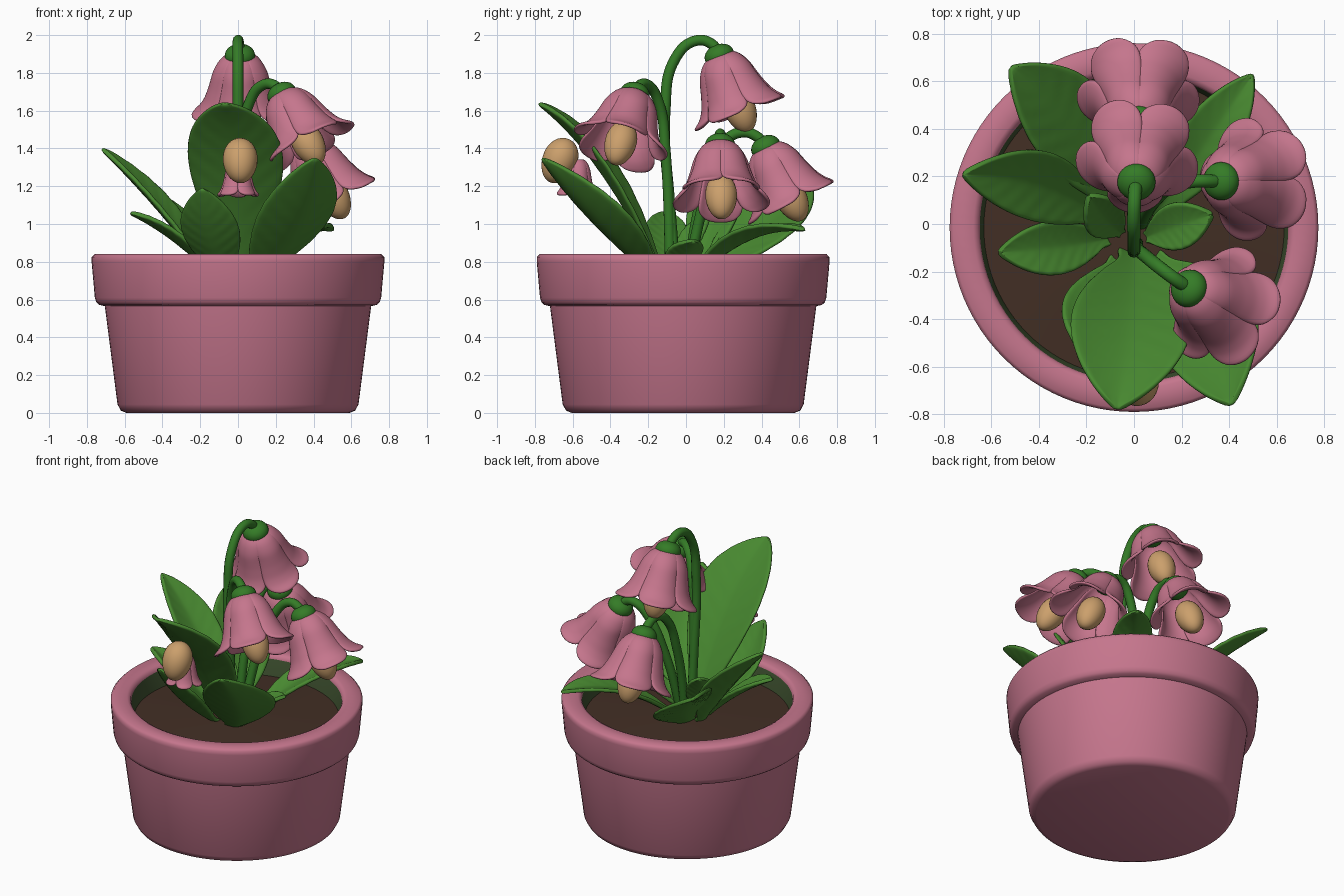
import bpy, bmesh, math
from mathutils import Vector, Matrix

if "Cube" in bpy.data.objects:
    bpy.data.objects.remove(bpy.data.objects["Cube"])


def material(name, rgb):
    m = bpy.data.materials.new(name)
    m.diffuse_color = (*rgb, 1)
    m.use_nodes = True
    m.node_tree.nodes["Principled BSDF"].inputs["Base Color"].default_value = m.diffuse_color
    return m


PINK = material("pink", (0.56, 0.18, 0.265))
LEAF = material("leaf_green", (0.065, 0.25, 0.03))
STEM = material("stem_green", (0.035, 0.2, 0.02))
TAN = material("tan", (0.60, 0.35, 0.15))
SOIL = material("soil_brown", (0.055, 0.028, 0.018))
LINING = material("dark_olive", (0.05, 0.085, 0.03))


def make(name, verts, faces, mat, thick=0, subdiv=0):
    me = bpy.data.meshes.new(name)
    me.from_pydata([tuple(v) for v in verts], [], faces)
    bm = bmesh.new()
    bm.from_mesh(me)
    bmesh.ops.remove_doubles(bm, verts=bm.verts, dist=1e-5)
    bmesh.ops.recalc_face_normals(bm, faces=bm.faces)
    bm.to_mesh(me)
    bm.free()
    me.materials.append(mat)
    ob = bpy.data.objects.new(name, me)
    bpy.context.collection.objects.link(ob)
    if thick:
        s = ob.modifiers.new("thickness", 'SOLIDIFY')
        s.thickness, s.offset = thick, 0
    if subdiv:
        ob.modifiers.new("smooth", 'SUBSURF').levels = subdiv
        ob.modifiers["smooth"].render_levels = subdiv
    bpy.ops.object.select_all(action='DESELECT')
    ob.select_set(True)
    bpy.context.view_layer.objects.active = ob
    if subdiv:
        bpy.ops.object.shade_smooth()
    else:
        bpy.ops.object.shade_smooth_by_angle(angle=math.radians(50))
    return ob


def grid_faces(n, m, off=0):
    return [(off + i * m + j, off + i * m + j + 1, off + (i + 1) * m + j + 1, off + (i + 1) * m + j)
            for i in range(n - 1) for j in range(m - 1)]


def lathe(name, profile, mat, xf=Matrix(), seg=64):
    """Revolve (radius, height) points around local z."""
    verts = [xf @ Vector((r * math.cos(a), r * math.sin(a), z)) for r, z in profile
             for a in (2 * math.pi * (k % seg) / seg for k in range(seg + 1))]
    return make(name, verts, grid_faces(len(profile), seg + 1), mat)


def interp(pts, t):
    for (a, b), (c, d) in zip(pts, pts[1:]):
        if t <= c:
            return b + (d - b) * (t - a) / (c - a)
    return pts[-1][1]


# Pot (dark inside wall) and soil
CENTRE = Matrix.Translation((0, -0.015, 0))
pot = lathe("pot", [(0, 0), (0.59, 0), (0.62, 0.012), (0.638, 0.045), (0.705, 0.565), (0.735, 0.572),
                    (0.75, 0.585), (0.758, 0.61), (0.775, 0.80), (0.775, 0.825), (0.76, 0.84),
                    (0.675, 0.84), (0.655, 0.83), (0.648, 0.81), (0.625, 0.66), (0, 0.66)], PINK, CENTRE, 96)
pot.data.materials.append(LINING)
for p in pot.data.polygons:
    if math.hypot(p.center.x, p.center.y + 0.015) < 0.65 and p.center.z > 0.64:
        p.material_index = 1
lathe("soil", [(0.636, 0.67), (0.636, 0.70), (0.4, 0.712), (0.2, 0.725), (0, 0.73)], SOIL, CENTRE)


# Leaves: bent centre line, almond width, raised edges, grooved midrib and side veins
def leaf(name, base, mid, tip, half, cup=0.3, roll=0.0):
    b, m, t3 = Vector(base), Vector(mid), Vector(tip)
    ctrl = 2 * m - (b + t3) / 2
    flat = t3 - b
    level = Vector((-flat.y, flat.x, 0)).normalized()
    n, cols = 25, 13
    verts = []
    for i in range(n):
        t = i / (n - 1)
        p = (1 - t) ** 2 * b + 2 * t * (1 - t) * ctrl + t * t * t3
        tan = (2 * (1 - t) * (ctrl - b) + 2 * t * (t3 - ctrl)).normalized()
        up = tan.cross(level)
        if up.z < 0:
            up = -up
        side = level * math.cos(roll) + up * math.sin(roll)
        up = up * math.cos(roll) - level * math.sin(roll)
        w = half * max(math.sin(math.pi * t ** 1.15) ** 0.75 if 0 < t < 1 else 0,
                       0.28 * (1 - t) ** 2, 0.02)
        for j in range(cols):
            s = j / (cols - 1) * 2 - 1
            vein = 0.004 * math.cos((t * 9 - abs(s) * 1.6) * 2 * math.pi) * min(1, abs(s) * 2)
            lift = cup * w * abs(s) ** 1.4 + vein * w / half
            verts.append(p + side * w * s + up * lift)
    make(name, verts, grid_faces(n, cols), LEAF, 0.024, 1)


leaf("leaf_front_tall", (0, -0.12, 0.70), (-0.015, -0.44, 1.27), (-0.07, -0.78, 1.64), 0.255, 0.25)
leaf("leaf_front_right", (0.06, -0.14, 0.70), (0.31, -0.43, 0.98), (0.41, -0.76, 1.35), 0.225)
leaf("leaf_front_left", (-0.06, -0.14, 0.70), (-0.15, -0.38, 0.92), (-0.19, -0.57, 1.19), 0.16)
leaf("leaf_left_high", (-0.12, 0.02, 0.70), (-0.40, 0.16, 1.06), (-0.72, 0.21, 1.40), 0.15)
leaf("leaf_left_low", (-0.10, -0.06, 0.70), (-0.33, -0.10, 0.91), (-0.57, -0.12, 1.06), 0.115)
leaf("leaf_back_left", (-0.06, 0.06, 0.70), (-0.27, 0.40, 0.97), (-0.52, 0.66, 1.21), 0.2, 0.2, 0.4)
leaf("leaf_back_right", (0.08, 0.02, 0.70), (0.29, 0.32, 0.92), (0.50, 0.63, 0.97), 0.125)
leaf("leaf_small_right", (0.04, -0.06, 0.70), (0.18, -0.01, 0.82), (0.33, 0.04, 0.91), 0.10)
leaf("leaf_small_left", (-0.05, -0.04, 0.70), (-0.13, 0.03, 0.90), (-0.19, 0.12, 1.05), 0.09)


# Stems
def stem(name, pts, r=0.028):
    cu = bpy.data.curves.new(name, 'CURVE')
    cu.dimensions = '3D'
    cu.bevel_depth, cu.bevel_resolution, cu.use_fill_caps = r, 4, True
    sp = cu.splines.new('BEZIER')
    sp.bezier_points.add(len(pts) - 1)
    for bp, p in zip(sp.bezier_points, pts):
        bp.co = p
        bp.handle_left_type = bp.handle_right_type = 'AUTO'
    cu.materials.append(STEM)
    bpy.context.collection.objects.link(bpy.data.objects.new(name, cu))


def frame(origin, axis):
    z = Vector(axis).normalized()
    x = (Vector((z.x, z.y, 0)) - z * (z.x ** 2 + z.y ** 2)).normalized()
    rot = Matrix((x, z.cross(x), z)).transposed().to_4x4()
    return Matrix.Translation(origin) @ rot


RADIUS = [(0, 0.05), (0.08, 0.10), (0.25, 0.138), (0.5, 0.163), (0.7, 0.188), (0.85, 0.218), (1, 0.265)]
SPREAD = [(0, 1.2), (0.6, 1.15), (0.75, 1.1), (0.88, 0.97), (0.96, 0.75), (1, 0.5)]


def petals(name, xf, length=0.36):
    """Five overlapping petals flaring out of a bell."""
    verts, faces, n, cols = [], [], 15, 9
    for k in range(5):
        faces += grid_faces(n, cols, len(verts))
        for i in range(n):
            t = i / (n - 1)
            for j in range(cols):
                s = j / (cols - 1) * 2 - 1
                a = math.radians(36 + 72 * k + 36 * s * interp(SPREAD, t))
                r = interp(RADIUS, t) - 0.018 * s * s * min(1, t * 3) + 0.006 * s * t
                verts.append(xf @ Vector((r * math.cos(a), r * math.sin(a), length * t - 0.03 * t ** 6)))
    make(name, verts, faces, PINK, 0.018, 1)


def egg(name, xf, mat, r, h, taper=0.0):
    pr = [(r * math.sin(a) * (1 - taper * math.cos(a)), -h * math.cos(a))
          for a in (math.pi * i / 16 for i in range(17))]
    pr[0], pr[-1] = (0, -h), (0, h)
    lathe(name, pr, mat, xf, 28)


# Flowers: stem path, bell apex, bell axis
FLOWERS = {
    "top": ([(0, -0.05, 0.70), (0, -0.085, 1.1), (0, -0.11, 1.6), (0, -0.06, 1.87), (0, 0.05, 1.97),
             (0.005, 0.14, 1.95), (0.01, 0.175, 1.89)], (0.01, 0.175, 1.895), (0.02, 0.36, -0.93)),
    "back": ([(0, 0.0, 0.70), (0, 0.10, 1.2), (0.01, 0.19, 1.42), (0.015, 0.29, 1.485), (0.02, 0.38, 1.46),
              (0.02, 0.42, 1.41)], (0.02, 0.42, 1.41), (0, 0.45, -0.90)),
    "right": ([(0.03, 0.0, 0.70), (0.09, 0.10, 1.15), (0.17, 0.16, 1.39), (0.26, 0.18, 1.475),
               (0.33, 0.18, 1.46), (0.37, 0.18, 1.41)], (0.365, 0.18, 1.42), (0.45, 0.02, -0.88)),
    "front": ([(0.01, -0.08, 0.70), (0.02, -0.11, 1.4), (0.055, -0.14, 1.63), (0.13, -0.2, 1.735),
               (0.20, -0.25, 1.73), (0.23, -0.265, 1.69)], (0.23, -0.27, 1.69), (0.46, -0.25, -0.85)),
}
for key, (path, apex, axis) in FLOWERS.items():
    xf = frame(apex, axis)
    stem("stem_" + key, path)
    petals("petals_" + key, xf)
    egg("calyx_" + key, xf @ Matrix.Translation((0, 0, 0.012)), STEM, 0.08, 0.068, -0.1)
    egg("stamen_" + key, xf @ Matrix.Translation((0, 0, 0.31)), TAN, 0.084, 0.128, -0.08)

# Half-hidden flower tucked beneath the tall front leaf
xf = frame((0, -0.57, 1.34), (0, -0.05, -1))
petals("petals_under_leaf", xf @ Matrix.Diagonal((0.42, 0.42, 0.58, 1)))
egg("stamen_under_leaf", frame((0.012, -0.67, 1.335), (0.02, -0.4, -0.9)), TAN, 0.092, 0.125, -0.08)
